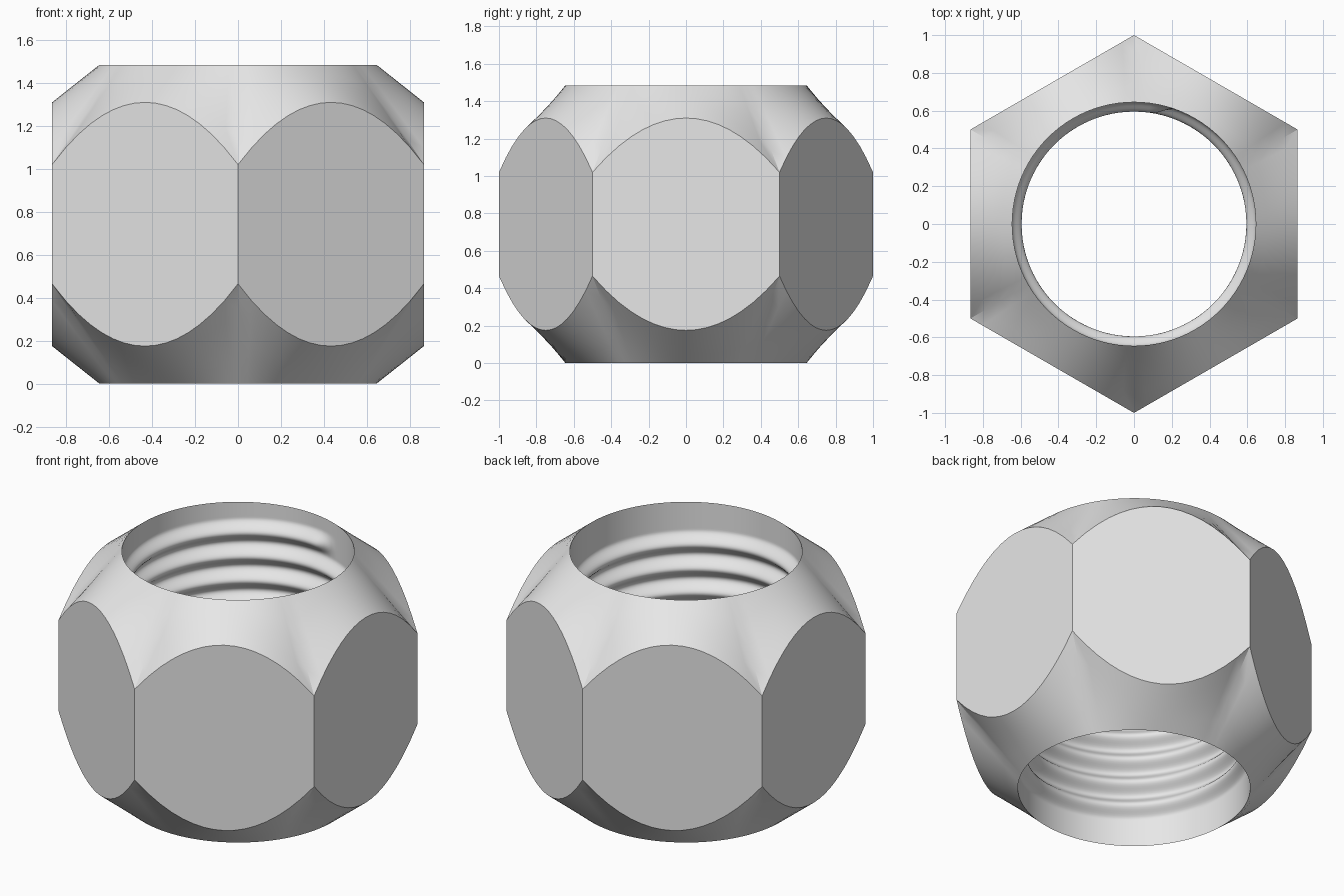
import bpy, bmesh, math

if "Cube" in bpy.data.objects:
    bpy.data.objects.remove(bpy.data.objects["Cube"])

H = 1.485          # nut height
BORE = 0.645       # bore radius
DEPTH = 0.05       # thread ridge height
PITCH = 0.147
Z0 = 1.335         # height of the thread's upper end
TURNS = 7.7
START = math.radians(70)
N = 96             # segments around
ROWS = 160         # rows down the bore
STEPS = 4          # rows across a chamfer

# Single grey material
mat = bpy.data.materials.new("steel grey")
mat.diffuse_color = (0.8, 0.8, 0.8, 1)
mat.use_nodes = True
mat.node_tree.nodes["Principled BSDF"].inputs["Base Color"].default_value = mat.diffuse_color


def hex_point(a):
    """Hexagon radius and upper arc height at angle a (corners on +-y)."""
    d = (a + math.pi / 6) % (math.pi / 3) - math.pi / 6   # from face centre
    r = math.cos(math.pi / 6) / math.cos(d)
    s = math.tan(d) / math.tan(math.pi / 6)
    return r, 1.31 - 0.29 * s * s


def bore_radius(a, z):
    """Bore wall with a helical ridge fading out at both ends."""
    f = ((a - START) / (2 * math.pi)) % 1
    u = (Z0 - z) / PITCH - f
    n = round(u)
    t = n + f
    fade = max(0, min(1, t / 0.03, (TURNS - t) / 0.03))
    fade = fade * fade * (3 - 2 * fade)
    return BORE - DEPTH * fade * (0.5 + 0.5 * math.cos(2 * math.pi * (u - n)))


bm = bmesh.new()
angles = [2 * math.pi * i / N for i in range(N)]


def ring(fn):
    verts = []
    for a in angles:
        r, z = fn(a)
        verts.append(bm.verts.new((r * math.cos(a), r * math.sin(a), z)))
    return verts


def chamfer(k):
    """Ring at fraction k from the bore rim to the arc on the flats."""
    def fn(a):
        r, z = hex_point(a)
        return BORE + (r - BORE) * k, H + (z - H) * k
    return fn


def mirrored(fn):
    return lambda a: (fn(a)[0], H - fn(a)[1])


# Outer skin: upper chamfer, hex flats, lower chamfer
fracs = [i / STEPS for i in range(STEPS + 1)]
rings = [ring(chamfer(k)) for k in fracs]
rings += [ring(mirrored(chamfer(k))) for k in reversed(fracs)]

# Threaded bore, from the bottom rim back to the top rim
for j in range(1, ROWS):
    z = H * j / ROWS
    rings.append(ring(lambda a, z=z: (bore_radius(a, z), z)))

for k in range(len(rings)):
    up, low = rings[k], rings[(k + 1) % len(rings)]
    for i in range(N):
        m = (i + 1) % N
        bm.faces.new((up[i], low[i], low[m], up[m]))
bmesh.ops.recalc_face_normals(bm, faces=bm.faces)

mesh = bpy.data.meshes.new("hex_nut")
bm.to_mesh(mesh)
bm.free()
nut = bpy.data.objects.new("hex_nut", mesh)
bpy.context.collection.objects.link(nut)
mesh.materials.append(mat)

# Smooth chamfers and threads, crisp flats and rims
bpy.context.view_layer.objects.active = nut
nut.select_set(True)
bpy.ops.object.shade_smooth_by_angle(angle=math.radians(28))
